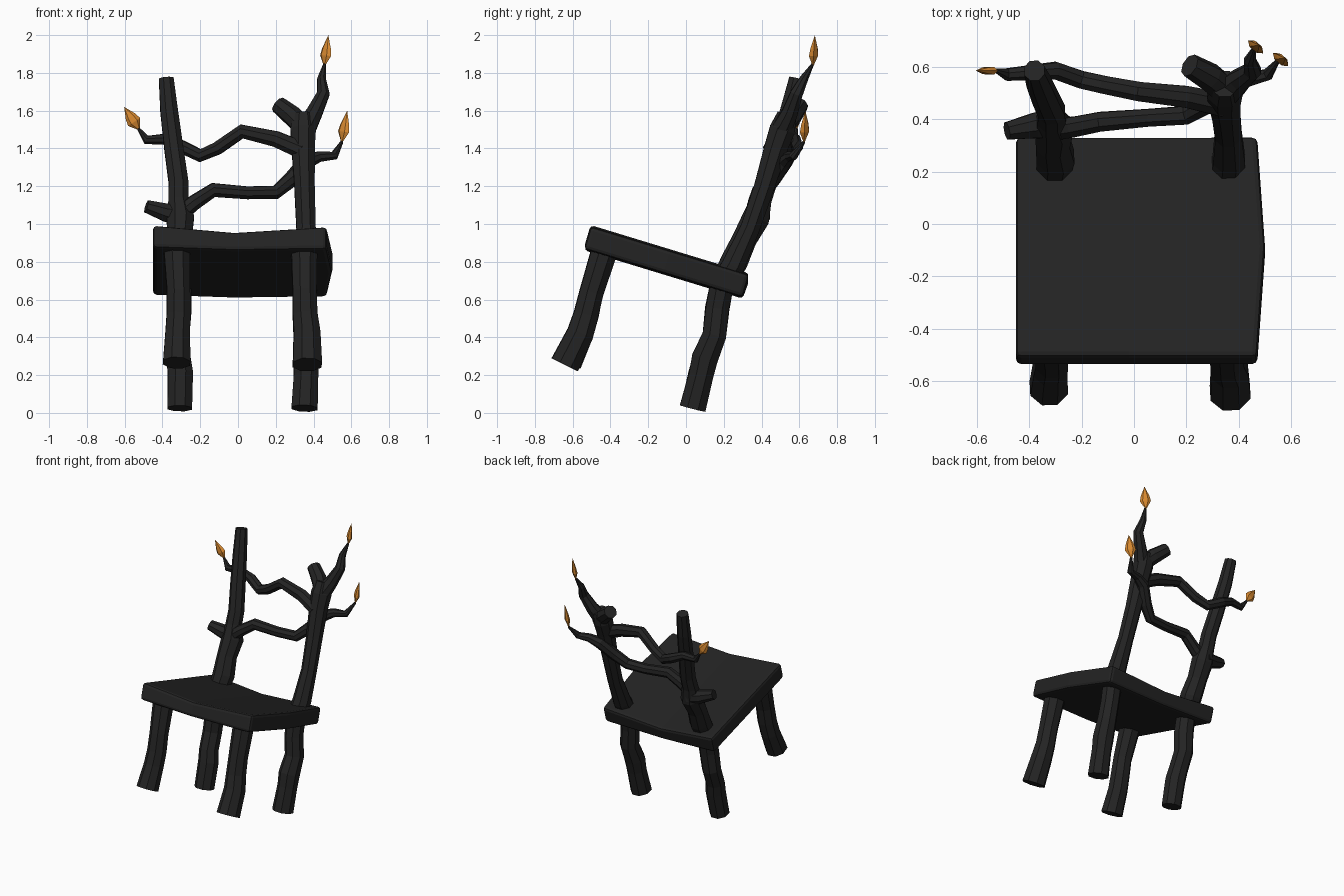
import bpy
import bmesh
import math
from mathutils import Vector

cube = bpy.data.objects.get("Cube")
if cube:
    bpy.data.objects.remove(cube, do_unlink=True)


def material(name, color):
    m = bpy.data.materials.new(name)
    m.use_nodes = True
    m.diffuse_color = color
    m.node_tree.nodes["Principled BSDF"].inputs["Base Color"].default_value = color
    return m


BARK = material("charred wood", (0.017, 0.017, 0.017, 1))
EMBER = material("amber bud", (0.68, 0.25, 0.03, 1))


def add_object(name, bm, mat):
    bmesh.ops.recalc_face_normals(bm, faces=bm.faces)
    mesh = bpy.data.meshes.new(name)
    bm.to_mesh(mesh)
    bm.free()
    mesh.materials.append(mat)
    ob = bpy.data.objects.new(name, mesh)
    bpy.context.scene.collection.objects.link(ob)
    return ob


def branch(name, path, sides=8):
    """Faceted limb along points (x, y, z, radius)."""
    pts = [Vector(p[:3]) for p in path]
    bm = bmesh.new()
    rings = []
    tangent, axis = None, None
    for i, p in enumerate(pts):
        new = (pts[min(i + 1, len(pts) - 1)] - pts[max(i - 1, 0)]).normalized()
        if axis is None:
            axis = new.orthogonal().normalized()
        else:
            axis = tangent.rotation_difference(new) @ axis
        tangent = new
        side = tangent.cross(axis)
        r = path[i][3]
        ring = []
        for k in range(sides):
            a = math.tau * (k + 0.5) / sides
            ring.append(bm.verts.new(p + r * (axis * math.cos(a) + side * math.sin(a))))
        rings.append(ring)
    for a, b in zip(rings, rings[1:]):
        for k in range(sides):
            n = (k + 1) % sides
            bm.faces.new((a[k], a[n], b[n], b[k]))
    bm.faces.new(rings[0])
    bm.faces.new(rings[-1])
    return add_object(name, bm, BARK)


def bud(name, base, tip, wide, half_width=0.038, half_depth=0.017):
    """Flattened pointed bud; wide is the direction of its broad side."""
    base, tip = Vector(base), Vector(tip)
    up = (tip - base).normalized()
    wide = Vector(wide)
    wide = (wide - up * wide.dot(up)).normalized()
    thin = up.cross(wide)
    bm = bmesh.new()
    low, high = bm.verts.new(base), bm.verts.new(tip)
    rings = []
    for t, s in ((0.36, 1.0), (0.58, 0.8)):
        c = base.lerp(tip, t)
        rings.append([bm.verts.new(c + s * (wide * half_width * math.cos(a)
                                            + thin * half_depth * math.sin(a)))
                      for a in (math.tau * k / 6 for k in range(6))])
    for k in range(6):
        n = (k + 1) % 6
        bm.faces.new((low, rings[0][n], rings[0][k]))
        bm.faces.new((rings[0][k], rings[0][n], rings[1][n], rings[1][k]))
        bm.faces.new((high, rings[1][k], rings[1][n]))
    return add_object(name, bm, EMBER)


# Seat: tilted slab, dished along the middle, bowed on its left edge
bm = bmesh.new()
bmesh.ops.create_grid(bm, x_segments=2, y_segments=2, size=1)
for v in bm.verts:
    u, w = v.co.x, v.co.y
    middle = abs(u) < 0.5
    x = -0.02 if middle else (-0.45 if u < 0 else 0.5 - 0.03 * abs(w))
    v.co = (x, -0.085 + 0.42 * w, 0.868 - 0.128 * w - (0.038 if middle else 0))
    if u > 0.5:
        v.co.z -= 0.008
new = bmesh.ops.extrude_face_region(bm, geom=bm.faces[:])["geom"]
for v in (g for g in new if isinstance(g, bmesh.types.BMVert)):
    v.co += Vector((0, -0.035, -0.097 if abs(v.co.x) < 0.1 else -0.12))
seat = add_object("seat", bm, BARK)
bevel = seat.modifiers.new("worn edges", "BEVEL")
bevel.width = 0.02
bevel.segments = 2
bevel.limit_method = "ANGLE"
bevel.angle_limit = math.radians(40)

# Front legs
branch("front_leg_right", [(-.325, -.625, .265, .078), (-.32, -.555, .42, .07),
                           (-.315, -.525, .52, .068), (-.315, -.5, .64, .066),
                           (-.325, -.425, .88, .075)])
branch("front_leg_left", [(.367, -.642, .255, .083), (.365, -.56, .42, .076),
                          (.355, -.53, .52, .07), (.352, -.5, .64, .068),
                          (.35, -.425, .88, .075)])

# Back legs running up into the back posts
branch("back_post_right", [(-.308, .035, .024, .07), (-.305, .08, .21, .072),
                           (-.315, .1, .29, .068), (-.32, .15, .41, .068),
                           (-.31, .165, .55, .07), (-.31, .19, .68, .068),
                           (-.30, .255, .8, .078), (-.31, .31, .92, .07),
                           (-.305, .37, 1.03, .078), (-.315, .4, 1.13, .058),
                           (-.315, .43, 1.22, .056), (-.34, .485, 1.4, .054),
                           (-.365, .545, 1.6, .05), (-.38, .585, 1.77, .042)])
branch("back_post_left", [(.352, .035, .024, .075), (.36, .08, .2, .07),
                          (.362, .1, .29, .075), (.37, .15, .41, .068),
                          (.355, .165, .55, .066), (.355, .19, .68, .068),
                          (.362, .25, .78, .066), (.36, .34, .98, .055),
                          (.352, .415, 1.2, .058), (.345, .475, 1.4, .066),
                          (.345, .51, 1.5, .073), (.345, .535, 1.58, .055)])

# Forked crown of the left post
branch("crown_stub", [(.36, .5, 1.5, .055), (.29, .56, 1.57, .055),
                      (.212, .605, 1.632, .046)])
branch("crown_twig", [(.35, .5, 1.49, .06), (.405, .55, 1.59, .046),
                      (.452, .585, 1.69, .036), (.442, .625, 1.77, .024),
                      (.458, .67, 1.845, .008)])

# Upper rail, ending in a twig past the right post
branch("upper_rail", [(.34, .455, 1.39, .05), (.2, .485, 1.45, .045),
                      (.02, .505, 1.49, .04), (-.11, .53, 1.4, .037),
                      (-.2, .55, 1.362, .036), (-.3, .585, 1.41, .036),
                      (-.39, .578, 1.45, .03), (-.485, .57, 1.445, .025),
                      (-.527, .585, 1.505, .008)])

# Lower rail, passing behind the left post into a twig
branch("lower_rail", [(-.31, .36, 1.05, .045), (-.23, .37, 1.115, .042),
                      (-.13, .39, 1.18, .04), (.05, .405, 1.165, .036),
                      (.2, .415, 1.168, .038), (.28, .46, 1.235, .042),
                      (.36, .525, 1.33, .042), (.43, .55, 1.357, .03),
                      (.51, .57, 1.362, .024), (.55, .625, 1.435, .008)])
branch("rail_stub", [(-.3, .385, 1.05, .065), (-.38, .375, 1.06, .052),
                     (-.485, .355, 1.094, .036)])

# Amber buds at the twig ends
bud("bud_top", (.456, .672, 1.83), (.478, .682, 2.0), (.6, -.5, 0))
bud("bud_left", (.548, .625, 1.425), (.578, .632, 1.6), (.6, -.5, 0))
bud("bud_right", (-.52, .585, 1.495), (-.603, .585, 1.62), (1, 0, .7))
